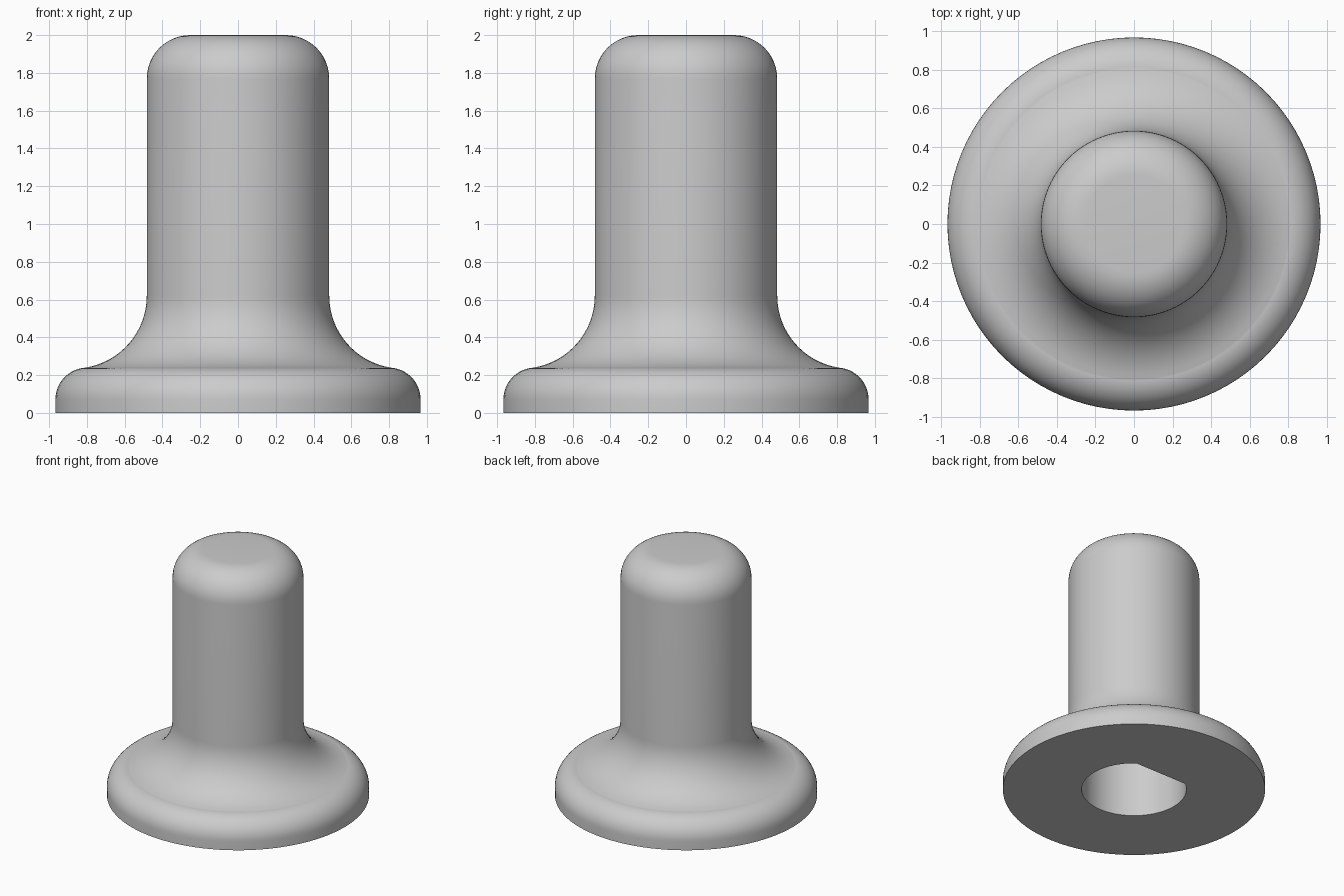
import bpy, bmesh, math
from mathutils import Matrix

if "Cube" in bpy.data.objects:
    bpy.data.objects.remove(bpy.data.objects["Cube"], do_unlink=True)

SEGMENTS = 96
HOLE_RADIUS, HOLE_DEPTH = 0.386, 1.6
FLAT_Y = HOLE_RADIUS * math.sin(math.radians(52.5))


def arc(cx, cz, radius, start, end, steps=12):
    """Profile points (radius, height) along an arc, angles in degrees."""
    angles = [math.radians(start + (end - start) * i / steps) for i in range(steps + 1)]
    return [(cx + radius * math.cos(a), cz + radius * math.sin(a)) for a in angles]


# Half profile: socket, underside, flange, flared neck, stem and rounded top
profile = [(0, HOLE_DEPTH), (HOLE_RADIUS, HOLE_DEPTH), (HOLE_RADIUS, 0), (0.967, 0)]
profile += arc(0.797, 0.07, 0.17, 0, 90)
profile += arc(0.868, 0.62, 0.385, 261, 180, 16)
profile += arc(0.253, 1.77, 0.23, 0, 90)
profile += [(0, 2)]

# Revolve the profile around the upright axis
bm = bmesh.new()
rings = []
for r, z in profile:
    if r == 0:
        rings.append([bm.verts.new((0, 0, z))] * SEGMENTS)
        continue
    ring = []
    for i in range(SEGMENTS):
        a = 2 * math.pi * i / SEGMENTS
        y = r * math.sin(a)
        # The socket wall is cut flat at the back to make a D shape
        if r == HOLE_RADIUS:
            y = min(y, FLAT_Y)
        ring.append(bm.verts.new((r * math.cos(a), y, z)))
    rings.append(ring)

for low, high in zip(rings, rings[1:]):
    for i in range(SEGMENTS):
        j = (i + 1) % SEGMENTS
        corners = dict.fromkeys((low[i], low[j], high[j], high[i]))
        bm.faces.new(list(corners))
bmesh.ops.recalc_face_normals(bm, faces=bm.faces)

mesh = bpy.data.meshes.new("flanged_cap")
bm.to_mesh(mesh)
bm.free()
cap = bpy.data.objects.new("flanged_cap", mesh)
bpy.context.collection.objects.link(cap)

# Plain grey material
grey = bpy.data.materials.new("light_grey")
grey.use_nodes = True
colour = (0.6, 0.6, 0.6, 1)
grey.diffuse_color = colour
grey.node_tree.nodes["Principled BSDF"].inputs["Base Color"].default_value = colour
mesh.materials.append(grey)

# Smooth curved walls, sharp rims
bpy.ops.object.select_all(action="DESELECT")
cap.select_set(True)
bpy.context.view_layer.objects.active = cap
bpy.ops.object.shade_smooth_by_angle(angle=math.radians(30))
